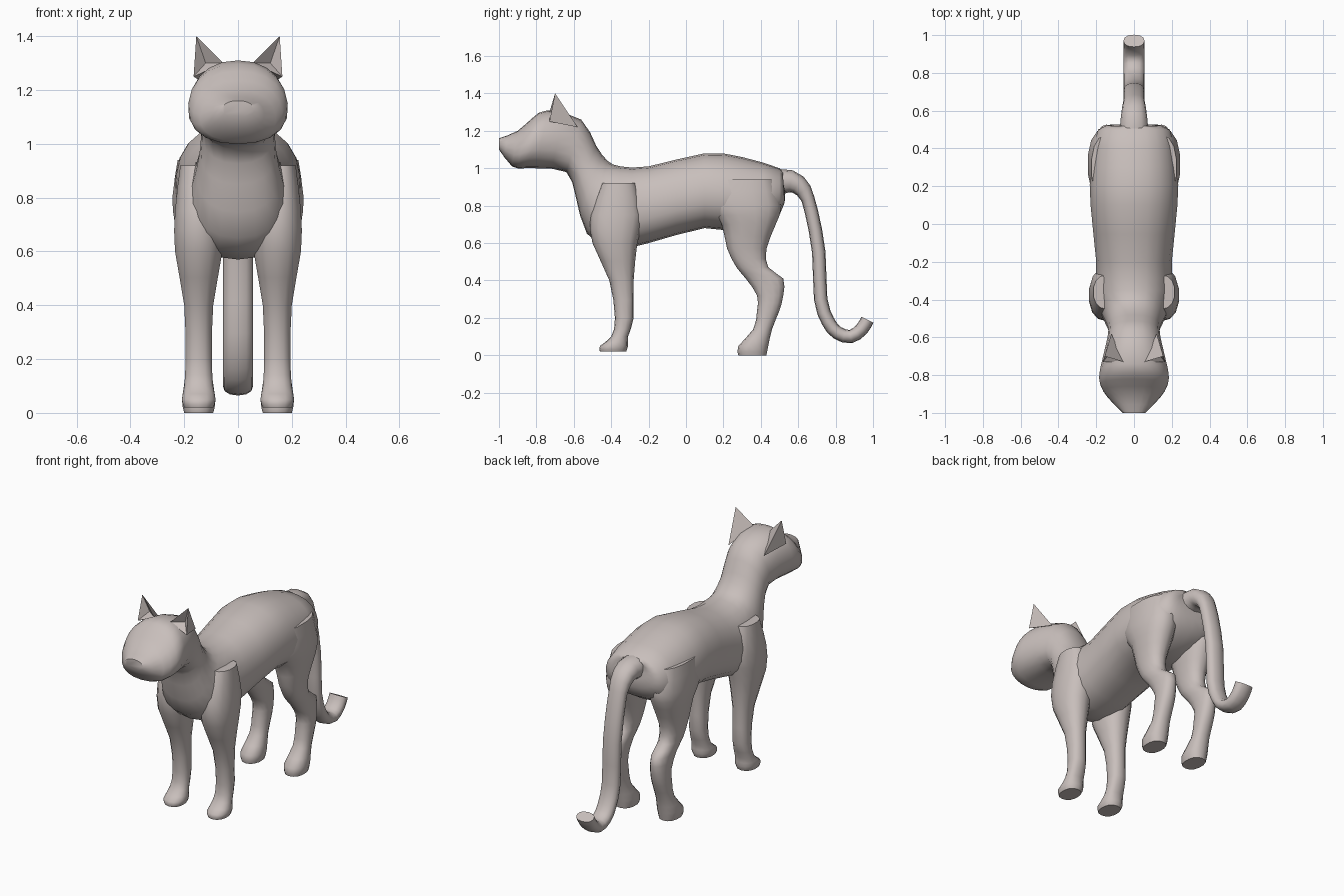
import bpy, bmesh
from math import sin, cos, pi, radians, copysign
from mathutils import Vector

default_cube = bpy.data.objects.get("Cube")
if default_cube:
    bpy.data.objects.remove(default_cube)

fur = bpy.data.materials.new("warm grey fur")
fur.use_nodes = True
fur.diffuse_color = (0.58, 0.52, 0.5, 1)
fur.node_tree.nodes["Principled BSDF"].inputs["Base Color"].default_value = fur.diffuse_color


def finish(name, bm, angle):
    """Turn a bmesh into a named, coloured object with smooth shading."""
    bmesh.ops.recalc_face_normals(bm, faces=bm.faces)
    mesh = bpy.data.meshes.new(name)
    bm.to_mesh(mesh)
    bm.free()
    mesh.materials.append(fur)
    part = bpy.data.objects.new(name, mesh)
    bpy.context.collection.objects.link(part)
    bpy.ops.object.select_all(action="DESELECT")
    part.select_set(True)
    bpy.context.view_layer.objects.active = part
    bpy.ops.object.shade_smooth_by_angle(angle=radians(angle))


def refine(rows, steps=2):
    """Run a smooth curve through the control rows."""
    rows = [Vector(row) for row in rows]
    result = []
    for i, (start, end) in enumerate(zip(rows, rows[1:])):
        before = rows[max(i - 1, 0)]
        after = rows[min(i + 2, len(rows) - 1)]
        leave, arrive = (end - before) / 2, (after - start) / 2
        for step in range(steps):
            t = step / steps
            ease = t * t * (3 - 2 * t)
            result.append(start.lerp(end, ease)
                          + leave * t * (1 - t) ** 2
                          - arrive * t * t * (1 - t))
    return result + [rows[-1]]


def rounded(value, power=0.88):
    return copysign(abs(value) ** power, value)


def loft(name, rings, sides=16, centre=0, taper=0):
    """Skin rings of (first edge y, z, second edge y, z, half width).
    Taper narrows each ring towards its first edge."""
    bm = bmesh.new()
    loops = []
    for y, z, far_y, far_z, width in rings:
        first, second = Vector((centre, y, z)), Vector((centre, far_y, far_z))
        loop = []
        for i in range(sides):
            turn = 2 * pi * i / sides
            along, across = rounded(cos(turn)), rounded(sin(turn))
            point = first.lerp(second, (1 - along) / 2)
            point.x += width * across * (1 - taper * along)
            loop.append(bm.verts.new(point))
        loops.append(loop)
    for near, far in zip(loops, loops[1:]):
        for i in range(sides):
            bm.faces.new((near[i - 1], near[i], far[i], far[i - 1]))
    bm.faces.new(loops[0])
    bm.faces.new(loops[-1])
    finish(name, bm, angle=60)


# Torso, neck and head from rump to muzzle: back edge, belly edge, half width
body = [
    (.51, .97, .53, .87, .1),
    (.5, 1, .5, .75, .19),
    (.3, 1.06, .3, .66, .23),
    (.1, 1.08, .1, .68, .23),
    (-.2, 1.01, -.2, .6, .2),
    (-.35, 1.01, -.38, .57, .2),
    (-.42, 1.04, -.53, .65, .17),
    (-.48, 1.12, -.59, .85, .14),
    (-.56, 1.26, -.64, .98, .14),
    (-.74, 1.31, -.8, 1, .18),
    (-.82, 1.27, -.87, 1, .18),
    (-.9, 1.2, -.93, 1.01, .14),
    (-1, 1.16, -1, 1.1, .06),
]
loft("body_and_head", refine(body), sides=20, taper=.08)

# Tail: a tube of even thickness that swells at its root
tail_path = refine([
    (.46, .92), (.56, .93), (.63, .88), (.67, .77), (.71, .55), (.72, .3),
    (.76, .18), (.81, .12), (.88, .1), (.94, .14), (.97, .19),
])
tail = []
for i, centre in enumerate(tail_path):
    heading = tail_path[min(i + 1, len(tail_path) - 1)] - tail_path[max(i - 1, 0)]
    normal = Vector((-heading.y, heading.x)).normalized()
    swell = max(0, 1 - i / 5)
    outer = centre + normal * (.036 + .04 * swell)
    inner = centre - normal * (.036 + .04 * swell)
    tail.append((*outer, *inner, .056 + .024 * swell))
loft("tail", tail, sides=12)

# Legs from hip to paw: front y, rear y, height, half width
legs = {
    "front_leg": [
        (-.45, -.27, .92, .07), (-.51, -.23, .75, .09), (-.5, -.26, .6, .09),
        (-.41, -.28, .4, .055), (-.38, -.28, .2, .05), (-.4, -.31, .1, .055),
        (-.46, -.31, .05, .064), (-.46, -.32, .02, .055),
    ],
    "rear_leg": [
        (.13, .47, .94, .08), (.12, .51, .8, .1), (.19, .48, .7, .09),
        (.22, .43, .57, .065), (.27, .44, .47, .055), (.32, .52, .41, .05),
        (.38, .52, .32, .05), (.38, .5, .24, .05), (.36, .46, .14, .05),
        (.28, .44, .05, .064), (.28, .43, 0, .055),
    ],
}


def ear(name, side):
    """Pointed ear with a hollow front."""
    bm = bmesh.new()

    def corner(x, y, z):
        return bm.verts.new((side * x, y, z))

    tip = corner(.155, -.7, 1.4)
    outer = corner(.165, -.73, 1.25)
    inner = corner(.055, -.73, 1.3)
    back = corner(.12, -.58, 1.22)
    hollow = corner(.12, -.68, 1.3)
    for face in ((tip, outer, hollow), (tip, hollow, inner), (outer, inner, hollow),
                 (tip, inner, back), (tip, back, outer), (outer, back, inner)):
        bm.faces.new(face)
    finish(name, bm, angle=35)


for label, side in (("left", 1), ("right", -1)):
    for part, sections in legs.items():
        rings = [(front, z, rear, z, width) for front, rear, z, width in refine(sections)]
        loft(f"{label}_{part}", rings, sides=14, centre=side * .146)
    ear(f"{label}_ear", side)
